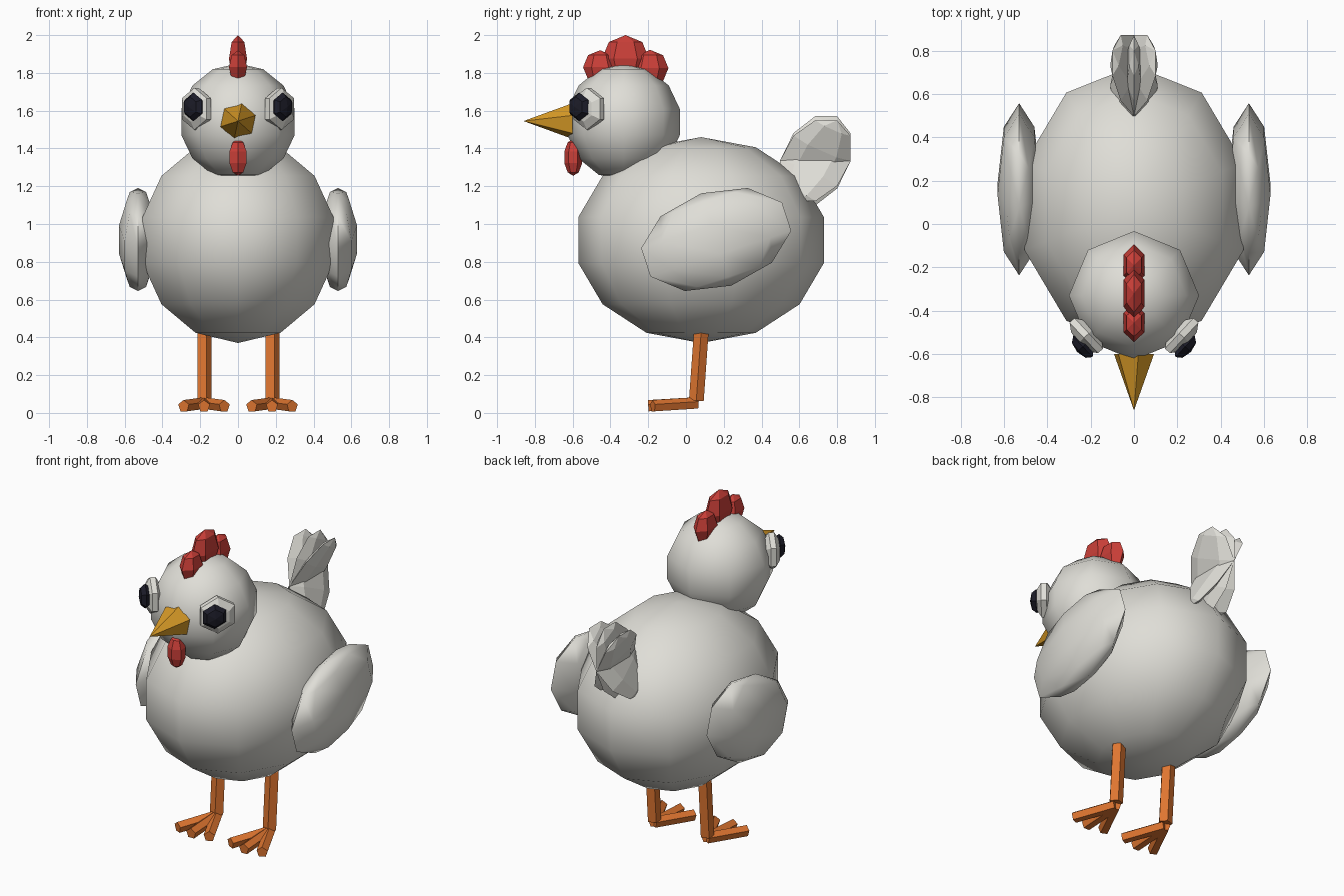
import bpy, math
from mathutils import Vector, Matrix

if "Cube" in bpy.data.objects:
    bpy.data.objects.remove(bpy.data.objects["Cube"])


def mat(name, r, g, b):
    m = bpy.data.materials.new(name)
    m.diffuse_color = (r, g, b, 1)
    m.use_nodes = True
    m.node_tree.nodes["Principled BSDF"].inputs["Base Color"].default_value = m.diffuse_color
    return m


WHITE = mat("feather white", 0.74, 0.73, 0.68)
RED = mat("comb red", 0.60, 0.05, 0.04)
ORANGE = mat("leg orange", 0.74, 0.18, 0.03)
YELLOW = mat("beak yellow", 0.70, 0.33, 0.02)
DARK = mat("eye dark", 0.012, 0.012, 0.022)


def finish(name, material, smooth=None):
    ob = bpy.context.object
    ob.name = name
    ob.data.materials.append(material)
    if smooth:
        bpy.ops.object.shade_smooth_by_angle(angle=math.radians(smooth))
    return ob


def ball(name, material, loc, size, segs, rings, rot=(0, 0, 0), smooth=None):
    """Low-poly ellipsoid; size holds the three half axes."""
    bpy.ops.mesh.primitive_uv_sphere_add(segments=segs, ring_count=rings, radius=1,
                                         location=loc, rotation=rot)
    bpy.context.object.scale = size
    bpy.ops.object.transform_apply(location=False, rotation=False, scale=True)
    return finish(name, material, smooth)


def bar(name, material, a, b, r, sides=5, spin=0.0):
    """Straight prism from a to b."""
    a, b = Vector(a), Vector(b)
    d = b - a
    q = d.to_track_quat('Z', 'Y') @ Matrix.Rotation(spin, 3, 'Z').to_quaternion()
    bpy.ops.mesh.primitive_cylinder_add(vertices=sides, radius=r, depth=d.length,
                                        location=(a + b) / 2, rotation=q.to_euler())
    return finish(name, material)


# Body and head
ball("body", WHITE, (0, 0.08, 0.915), (0.545, 0.667, 0.545), 10, 7, smooth=60)
ball("head", WHITE, (0, -0.33, 1.54), (0.308, 0.305, 0.31), 8, 7, smooth=60)

# Beak
bpy.ops.mesh.primitive_cone_add(vertices=6, radius1=0.097, radius2=0, depth=0.26,
                                location=(0, -0.73, 1.545),
                                rotation=(math.radians(90), math.radians(12), 0))
finish("beak", YELLOW)

# Comb lobes and wattle
for name, y, z, r in (("comb_front", -0.455, 1.83, 0.09),
                      ("comb_middle", -0.32, 1.875, 0.125),
                      ("comb_back", -0.19, 1.825, 0.097)):
    ball(name, RED, (0, y, z), (0.055, r, r), 6, 4)
ball("wattle", RED, (0, -0.597, 1.353), (0.055, 0.05, 0.098), 6, 5)

for s, side in ((-1, "left"), (1, "right")):
    # Eyes: flattened balls whose poles point outward
    a = math.radians(43)
    n = Vector((s * math.cos(a), -math.sin(a), 0))
    up = Vector((0, 0, 1))
    rot = Matrix((up.cross(n), up, n)).transposed().to_euler()
    ball(side + "_eye_white", WHITE, (s * 0.22, -0.515, 1.61), (0.117, 0.117, 0.05), 6, 5, rot)
    ball(side + "_pupil", DARK, (s * 0.236, -0.566, 1.62), (0.076, 0.076, 0.036), 6, 4, rot)

    # Wing
    ball(side + "_wing", WHITE, (s * 0.53, 0.16, 0.918), (0.105, 0.412, 0.257), 8, 5,
         (math.radians(18), 0, 0), smooth=50)

    # Leg and three toes
    x = s * 0.18
    bar(side + "_leg", ORANGE, (x, 0.055, 0.065), (x, 0.083, 0.46), 0.041, 5, 0.3)
    for i, deg in enumerate((-25, 0, 25)):
        t = math.radians(deg)
        end = (x + 0.255 * math.sin(t), 0.055 - 0.255 * math.cos(t), 0.035)
        bar(f"{side}_toe_{i + 1}", ORANGE, (x, 0.055, 0.05), end, 0.033, 5)

# Tail: three thin feathers crossing at a shared centre
for i, roll in enumerate((-25, 0, 25)):
    rot = Matrix.Rotation(math.radians(roll), 3, 'Y') @ Matrix.Rotation(math.radians(-26), 3, 'X')
    ball(f"tail_feather_{i + 1}", WHITE, (0, 0.685, 1.335), (0.042, 0.177, 0.262), 6, 5,
         rot.to_euler())
